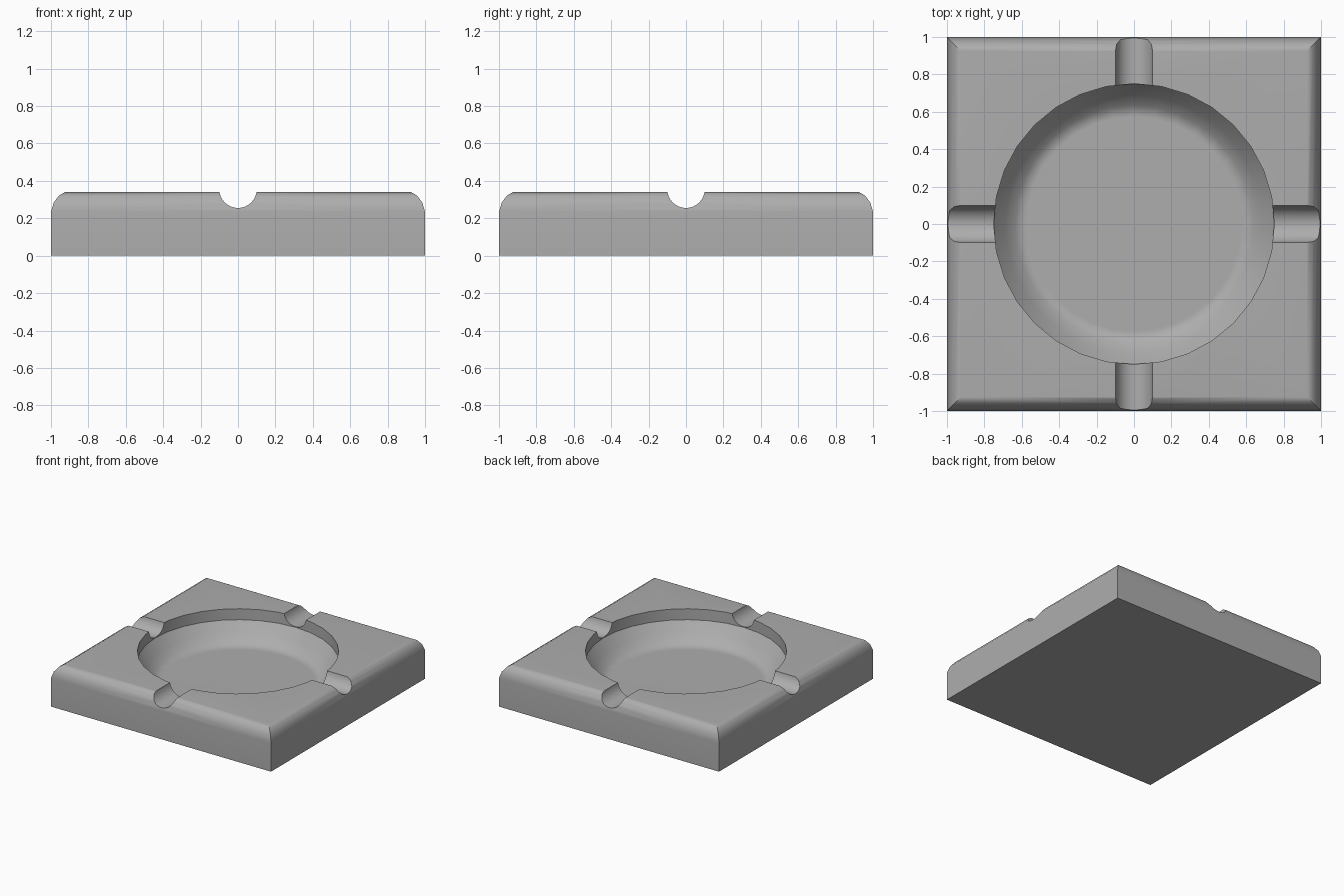
import bpy, bmesh, math
from mathutils import Matrix

if "Cube" in bpy.data.objects:
    bpy.data.objects.remove(bpy.data.objects["Cube"])


def stack(name, profile, sides, scale=1.0, turn=0.0):
    """Closed solid made of stacked regular polygons; profile is (radius, z)."""
    bm = bmesh.new()
    rings = []
    for r, z in profile:
        angles = [turn + 2 * math.pi * i / sides for i in range(sides)]
        rings.append([bm.verts.new((r * scale * math.cos(a), r * scale * math.sin(a), z))
                      for a in angles])
    for low, high in zip(rings, rings[1:]):
        for i in range(sides):
            j = (i + 1) % sides
            bm.faces.new((low[i], low[j], high[j], high[i]))
    bm.faces.new(rings[0][::-1])
    bm.faces.new(rings[-1])
    mesh = bpy.data.meshes.new(name)
    bm.to_mesh(mesh)
    bm.free()
    obj = bpy.data.objects.new(name, mesh)
    bpy.context.collection.objects.link(obj)
    return obj


# Square body with rounded top edges
body = stack("ashtray_body",
             [(1, 0), (1, 0.235), (0.985, 0.285), (0.957, 0.322), (0.925, 0.34)],
             4, math.sqrt(2), math.pi / 4)
grey = bpy.data.materials.new("dark_grey")
grey.diffuse_color = (0.42, 0.42, 0.42, 1)
grey.use_nodes = True
grey.node_tree.nodes["Principled BSDF"].inputs["Base Color"].default_value = grey.diffuse_color

# Round bowl: upright wall above a curved dish
cutters = [stack("bowl_cutter",
                 [(0.575, 0.085), (0.635, 0.115), (0.69, 0.17), (0.75, 0.25), (0.75, 0.5)], 32)]

# Rest grooves crossing the rim along both axes
for name, axis in (("groove_x_cutter", "Y"), ("groove_y_cutter", "X")):
    groove = stack(name, [(0.1, -1.2), (0.1, 1.2)], 32)
    groove.data.transform(Matrix.Translation((0, 0, 0.355)) @ Matrix.Rotation(math.pi / 2, 4, axis))
    cutters.append(groove)

for part in [body] + cutters:
    part.data.materials.append(grey)

for cutter in cutters:
    mod = body.modifiers.new(cutter.name, "BOOLEAN")
    mod.operation = "DIFFERENCE"
    mod.solver = "EXACT"
    mod.object = cutter
    cutter.hide_render = True

# Apply the cuts, then smooth while keeping the large faces flat
bpy.context.view_layer.objects.active = body
body.select_set(True)
for mod in list(body.modifiers):
    bpy.ops.object.modifier_apply(modifier=mod.name)
for cutter in cutters:
    bpy.data.objects.remove(cutter)
bpy.ops.object.shade_smooth_by_angle(angle=math.radians(35))
flat = body.modifiers.new("flat_faces", "WEIGHTED_NORMAL")
flat.keep_sharp = True
